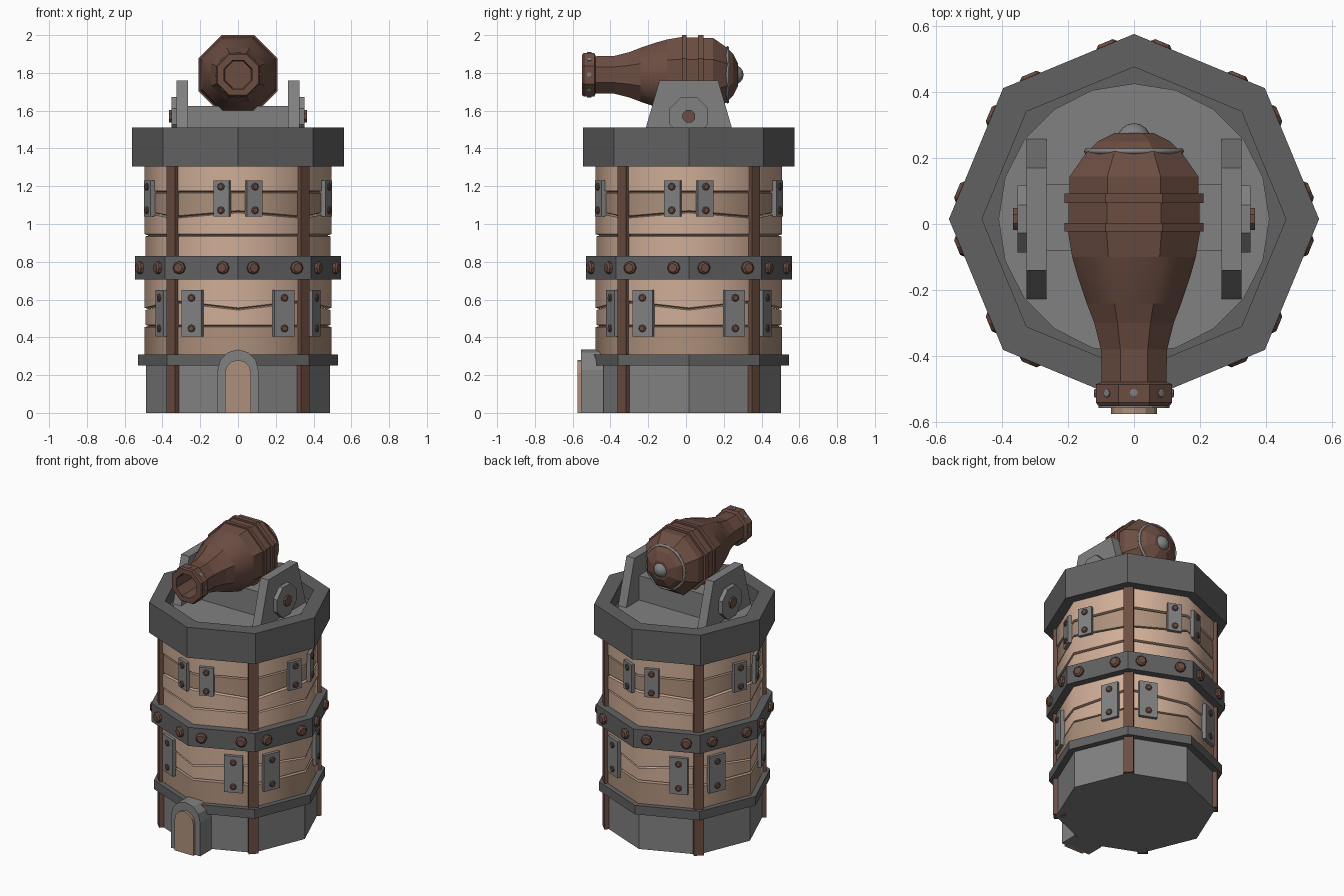
import bpy, bmesh, math
from mathutils import Matrix, Vector

old = bpy.data.objects.get("Cube")
if old:
    bpy.data.objects.remove(old, do_unlink=True)

CY = 0.015                       # tower axis sits slightly behind the origin
APO = math.cos(math.pi / 8)      # octagon apothem / radius
TOWER = Matrix.Translation((0, CY, 0))


def material(name, rgb):
    m = bpy.data.materials.new(name)
    m.use_nodes = True
    m.diffuse_color = (*rgb, 1)
    m.node_tree.nodes["Principled BSDF"].inputs["Base Color"].default_value = (*rgb, 1)
    return m


STONE = material("light stone", (0.22, 0.22, 0.22))
IRON = material("dark iron", (0.12, 0.12, 0.12))
WOOD = material("pale wood", (0.63, 0.42, 0.31))
DARK_WOOD = material("tan wood", (0.42, 0.28, 0.2))
BROWN = material("brown metal", (0.15, 0.075, 0.055))


def finish(name, bm, mat, smooth_angle=None):
    bmesh.ops.recalc_face_normals(bm, faces=bm.faces)
    me = bpy.data.meshes.new(name)
    bm.to_mesh(me)
    bm.free()
    me.materials.append(mat)
    if smooth_angle:
        me.shade_smooth()
        me.set_sharp_from_angle(angle=math.radians(smooth_angle))
    ob = bpy.data.objects.new(name, me)
    bpy.context.collection.objects.link(ob)
    return ob


def lathe(bm, profile, matrix=TOWER, sides=8, turn=0.0):
    """Capped solid of revolution; profile holds (radius, height, zigzag)."""
    rings = []
    for r, z, *zig in profile:
        ring = []
        for i in range(sides):
            a = 2 * math.pi * i / sides + turn
            dz = zig[0] * (1 if i % 2 else -1) if zig else 0
            ring.append(bm.verts.new(matrix @ Vector((r * math.cos(a), r * math.sin(a), z + dz))))
        rings.append(ring)
    for a, b in zip(rings, rings[1:]):
        for i in range(sides):
            j = (i + 1) % sides
            bm.faces.new((a[i], a[j], b[j], b[i]))
    bm.faces.new(rings[0])
    bm.faces.new(rings[-1])


def lathe_object(name, profile, mat, smooth=None, **kw):
    bm = bmesh.new()
    lathe(bm, profile, **kw)
    return finish(name, bm, mat, smooth)


def box(bm, size, matrix):
    bmesh.ops.create_cube(bm, size=1, matrix=matrix @ Matrix.Diagonal((*size, 1)))


def extrude_outline(bm, points, offset):
    """Prism from 3D outline points moved along an offset."""
    face = bm.faces.new([bm.verts.new(p) for p in points])
    new = bmesh.ops.extrude_face_region(bm, geom=[face])["geom"]
    bmesh.ops.translate(bm, vec=offset, verts=[v for v in new if isinstance(v, bmesh.types.BMVert)])


def wall_spot(side, t, z, radius):
    """Frame on an octagon wall: local z points out, local y points up."""
    a, b = [Vector((radius * math.cos(k * math.pi / 4), radius * math.sin(k * math.pi / 4) + CY, z))
            for k in (side, side + 1)]
    along = (b - a).normalized()
    up = Vector((0, 0, 1))
    frame = Matrix((along, up, along.cross(up))).transposed().to_4x4()
    return Matrix.Translation(a.lerp(b, t)) @ frame


def rivet(bm, spot, r, height):
    lathe(bm, [(r, -0.01), (r, height * 0.6), (r * 0.7, height)], spot)


# Stone base, iron bands and crown
lathe_object("stone_base", [(0.487, 0), (0.487, 0.26)], STONE)
lathe_object("lower_band", [(0.53, 0.25), (0.53, 0.31)], IRON)
lathe_object("middle_band", [(0.545, 0.705), (0.545, 0.83)], IRON)
lathe_object("crown", [(0.46, 1.42), (0.46, 1.51), (0.56, 1.51), (0.56, 1.305), (0.47, 1.305)], IRON)
lathe_object("turret_floor", [(0.41, 1.41), (0.41, 1.46)], STONE, sides=20)

# Plank rings with zigzag seams
seams = [(0.30, 0), (0.46, 0), (0.57, 0.02), (0.76, 0), (0.94, 0), (1.05, -0.015), (1.17, 0), (1.31, 0)]
for n, ((z0, d0), (z1, d1)) in enumerate(zip(seams, seams[1:])):
    r = 0.49 if n % 2 else 0.494
    lathe_object("plank_ring_%d" % n,
                 [(r - 0.02, z0, d0), (r, z0 + 0.006, d0), (r, z1 - 0.006, d1), (r - 0.02, z1, d1)],
                 DARK_WOOD if n in (0, 5) else WOOD, smooth=50)

# Corner posts
bm = bmesh.new()
for k in range(4):
    turn = Matrix.Rotation(math.pi / 4 + k * math.pi / 2, 4, 'Z')
    box(bm, (0.08, 0.062, 1.31), TOWER @ turn @ Matrix.Translation((0.463, 0, 0.655)))
finish("corner_posts", bm, BROWN)

# Wall plates and rivets on all eight sides
plates, rivets = bmesh.new(), bmesh.new()
for side in range(8):
    for t, z, w, h in ((0.23, 1.135, 0.09, 0.19), (0.68, 0.528, 0.115, 0.245)):
        t = t if side % 2 == 0 else 1 - t
        box(plates, (w, h, 0.05), wall_spot(side, t, z, 0.49))
        for s in (-1, 1):
            spot = wall_spot(side, t, z + s * h * 0.33, 0.49)
            rivet(rivets, spot @ Matrix.Translation((0, 0, 0.025)), 0.02, 0.01)
    for t in (0.2, 0.8):
        rivet(rivets, wall_spot(side, t, 0.768, 0.545), 0.034, 0.024)
finish("wall_plates", plates, STONE)
finish("wall_rivets", rivets, BROWN)


# Arched door
def arch(half, top, y):
    straight = top - half
    pts = [(half * math.cos(a), straight + half * math.sin(a))
           for a in (math.pi * k / 6 for k in range(7))]
    return [Vector((x, y, z)) for x, z in [(half, 0)] + pts + [(-half, 0)]]


for name, half, top, y, depth, mat in (("door_frame", 0.108, 0.335, -0.557, 0.12, STONE),
                                       ("door", 0.07, 0.28, -0.575, 0.03, DARK_WOOD)):
    bm = bmesh.new()
    extrude_outline(bm, arch(half, top, y), Vector((0, depth, 0)))
    finish(name, bm, mat)

# Cannon carriage: cross block, two cheeks, hubs and pins
bm = bmesh.new()
box(bm, (0.56, 0.2, 0.18), Matrix.Translation((0, 0.02, 1.535)))
finish("carriage_block", bm, STONE)
for side, s in (("left", 1), ("right", -1)):
    bm = bmesh.new()
    outline = [(-0.245, 1.45), (0.245, 1.45), (0.155, 1.76), (-0.155, 1.76)]
    extrude_outline(bm, [Vector((s * 0.265, y + CY, z)) for y, z in outline], Vector((s * 0.06, 0, 0)))
    finish(side + "_cheek", bm, STONE)
    axle = Matrix.Translation((0, CY, 1.57)) @ Matrix.Rotation(s * math.pi / 2, 4, 'Y')
    lathe_object(side + "_hub", [(0.11, 0.31), (0.11, 0.353)], STONE, matrix=axle, turn=math.pi / 8)
    lathe_object(side + "_pin", [(0.036, 0.33), (0.036, 0.366)], BROWN, matrix=axle, turn=math.pi / 8)

# Cannon barrel, pointing forward; (apothem, y)
barrel = Matrix.Translation((0, 0, 1.79)) @ Matrix.Rotation(-math.pi / 2, 4, 'X')
shape = [(0.07, -0.36), (0.075, -0.55), (0.108, -0.55), (0.115, -0.54), (0.115, -0.485), (0.098, -0.478),
         (0.1, -0.38), (0.12, -0.3), (0.143, -0.24), (0.17, -0.16), (0.187, -0.1), (0.2, -0.022),
         (0.21, -0.022), (0.21, 0.003), (0.198, 0.003), (0.198, 0.063), (0.21, 0.063), (0.21, 0.093),
         (0.195, 0.093), (0.195, 0.143), (0.145, 0.215), (0.11, 0.25), (0.06, 0.275)]
cannon = lathe_object("cannon_barrel", [(a / APO, y) for a, y in shape], BROWN,
                      matrix=barrel, turn=math.pi / 8)
for p in cannon.data.polygons:
    p.use_smooth = -0.24 < p.center.y < -0.1

# Rear ring, knob and muzzle studs
bpy.ops.mesh.primitive_torus_add(major_segments=24, minor_segments=6, major_radius=0.143, minor_radius=0.009,
                                 location=(0, 0.22, 1.79), rotation=(math.pi / 2, 0, 0))
ring = bpy.context.object
ring.name = "rear_ring"
bpy.ops.mesh.primitive_uv_sphere_add(segments=16, ring_count=8, radius=0.052, location=(0, 0.253, 1.79),
                                     rotation=(math.pi / 2, 0, 0))
knob = bpy.context.object
knob.name = "rear_knob"
for ob in (ring, knob):
    ob.data.materials.append(STONE)
    ob.data.shade_smooth()

bm = bmesh.new()
for k in range(8):
    spin = Matrix.Rotation(k * math.pi / 4, 4, 'Y')
    rivet(bm, Matrix.Translation((0, -0.512, 1.79)) @ spin @ Matrix.Translation((0, 0, 0.115)), 0.013, 0.006)
finish("muzzle_studs", bm, STONE)
